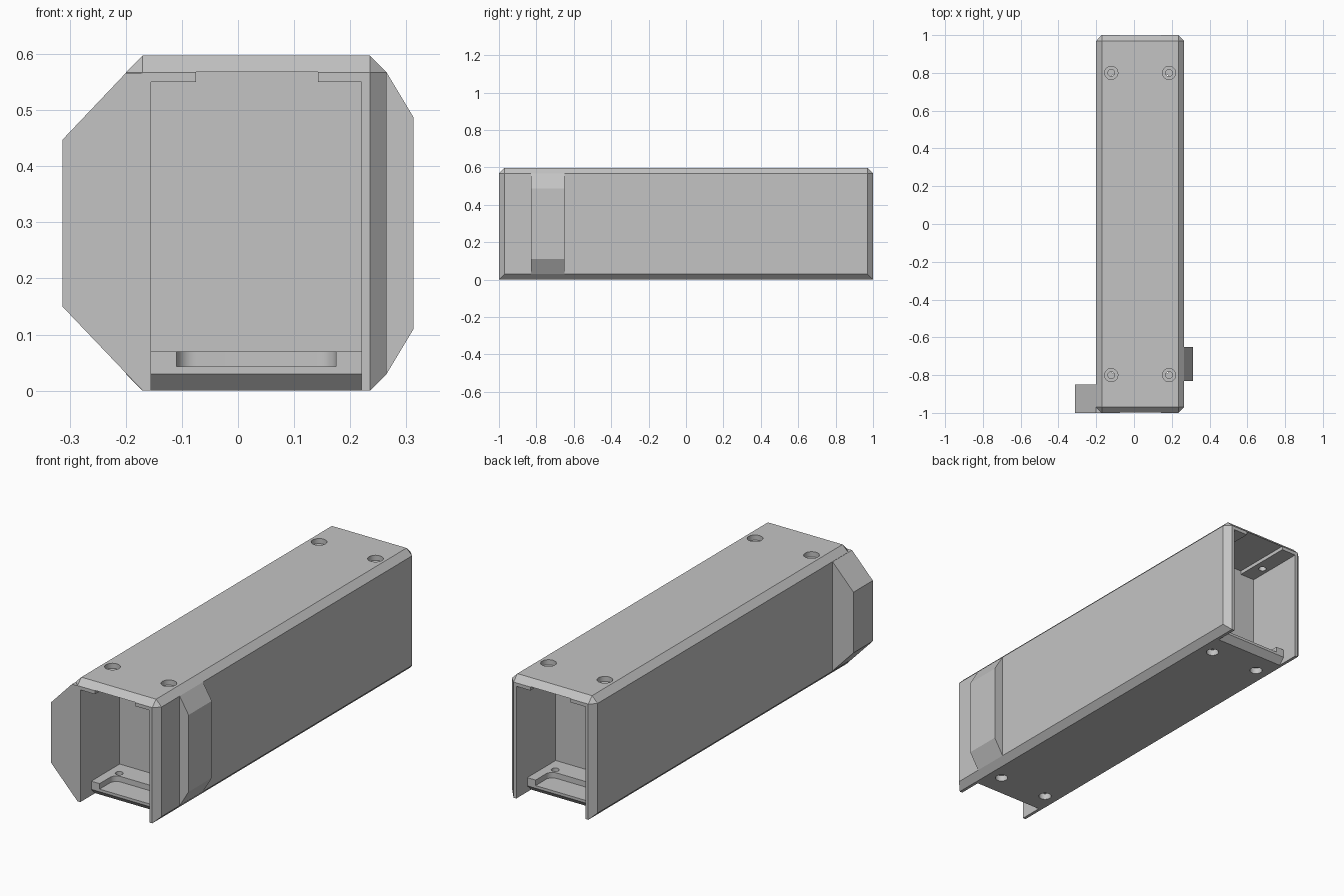
import bpy, bmesh
from math import pi, cos, sin

default = bpy.data.objects.get("Cube")
if default:
    bpy.data.objects.remove(default, do_unlink=True)

grey = bpy.data.materials.new("plain grey")
grey.use_nodes = True
GREY = (0.55, 0.55, 0.55, 1)
grey.diffuse_color = GREY
grey.node_tree.nodes["Principled BSDF"].inputs["Base Color"].default_value = GREY

LEFT, RIGHT, TOP, CHAMFER = -0.20, 0.265, 0.597, 0.03
INNER_L, INNER_R = -0.155, 0.22
MID = (INNER_L + INNER_R) / 2


def finish(bm, name):
    bmesh.ops.recalc_face_normals(bm, faces=bm.faces)
    mesh = bpy.data.meshes.new(name)
    bm.to_mesh(mesh)
    bm.free()
    mesh.materials.append(grey)
    obj = bpy.data.objects.new(name, mesh)
    bpy.context.collection.objects.link(obj)
    return obj


def prism(name, profile, axis, start, end):
    """Extrude a 2D outline along one axis; the outline uses the other two."""
    def point(p, depth):
        co = list(p)
        co.insert(axis, depth)
        return co
    bm = bmesh.new()
    face = bm.faces.new([bm.verts.new(point(p, start)) for p in profile])
    moved = bmesh.ops.extrude_face_region(bm, geom=[face])["geom"]
    for v in moved:
        if isinstance(v, bmesh.types.BMVert):
            v.co[axis] = end
    return finish(bm, name)


def rect(a0, a1, b0, b1):
    return [(a0, b0), (a1, b0), (a1, b1), (a0, b1)]


def circle(cx, cy, r, n=32):
    return [(cx + r * cos(2 * pi * i / n), cy + r * sin(2 * pi * i / n)) for i in range(n)]


def cut(target, cutter):
    cutter.hide_render = True
    mod = target.modifiers.new("cut", 'BOOLEAN')
    mod.operation, mod.solver, mod.object = 'DIFFERENCE', 'EXACT', cutter
    bpy.context.view_layer.objects.active = target
    bpy.ops.object.modifier_apply(modifier=mod.name)
    bpy.data.objects.remove(cutter, do_unlink=True)


# Chamfered housing; the lower end edges stay square
bm = bmesh.new()
bmesh.ops.create_cube(bm, size=1)
for v in bm.verts:
    v.co = (LEFT if v.co.x < 0 else RIGHT, 2 * v.co.y, TOP if v.co.z > 0 else 0)
edges = []
for e in bm.edges:
    a, b = e.verts
    across = abs(a.co.x - b.co.x) > 0.1
    if not (across and a.co.z < 0.1):
        edges.append(e)
bmesh.ops.bevel(bm, geom=edges, offset=CHAMFER, offset_type='OFFSET',
                segments=1, profile=0.5, affect='EDGES', clamp_overlap=True)
housing = finish(bm, "housing")

for s in (-1, 1):
    # End pocket, with a raised ceiling between the screw pads
    cut(housing, prism("pocket_cutter", rect(INNER_L, INNER_R, 0.07, 0.55), 1, s * 0.695, s * 1.1))
    cut(housing, prism("ceiling_slot_cutter", rect(-0.075, 0.143, 0.5, 0.568), 1, s * 0.695, s * 1.1))
    # Floor tray set back from the wall ends, with a chamfered underside
    tray = [(0.915, 0.2), (0.915, 0.03), (0.865, -0.02), (1.1, -0.02), (1.1, 0.2)]
    cut(housing, prism("tray_end_cutter", [(s * y, z) for y, z in tray], 0, INNER_L, INNER_R))
    # Round-cornered recess open at the tray end
    r, x0, x1, back = 0.035, -0.11, 0.175, 0.80
    outline = [(x0, s * 1.1)]
    for cx, a0 in ((x0 + r, pi), (x1 - r, 1.5 * pi)):
        for i in range(9):
            a = a0 + i * pi / 16
            outline.append((cx + r * cos(a), s * (back + r + r * sin(a))))
    outline.append((x1, s * 1.1))
    cut(housing, prism("recess_cutter", outline, 2, 0.043, 0.2))
    # Counterbored screw holes in roof and floor
    for side in (-1, 1):
        top_x, low_x = MID + side * 0.153, MID + side * 0.134
        cut(housing, prism("roof_hole", circle(top_x, s * 0.80, 0.018), 2, 0.5, 0.7))
        cut(housing, prism("roof_bore", circle(top_x, s * 0.80, 0.035), 2, 0.572, 0.7))
        cut(housing, prism("floor_hole", circle(low_x, s * 0.775, 0.018), 2, -0.1, 0.1))
        cut(housing, prism("floor_bore", circle(low_x, s * 0.775, 0.029), 2, -0.1, 0.03))

# Flange on the right side, flush with the front end
flange = prism("front_flange", [(-0.313, 0.15), (-0.313, 0.447), (LEFT, 0.566),
                                (-0.16, 0.566), (-0.16, 0), (-0.17, 0)], 1, -1, -0.85)
# Raised band on the left side
band = prism("side_band", [(0.313, 0.11), (0.313, 0.487), (RIGHT, 0.567),
                           (0.24, 0.567), (0.24, CHAMFER), (RIGHT, CHAMFER)], 1, -0.83, -0.65)

# Smooth hole walls, sharp edges elsewhere
bpy.ops.object.select_all(action='DESELECT')
housing.select_set(True)
bpy.context.view_layer.objects.active = housing
bpy.ops.object.shade_smooth_by_angle(angle=pi / 6)
